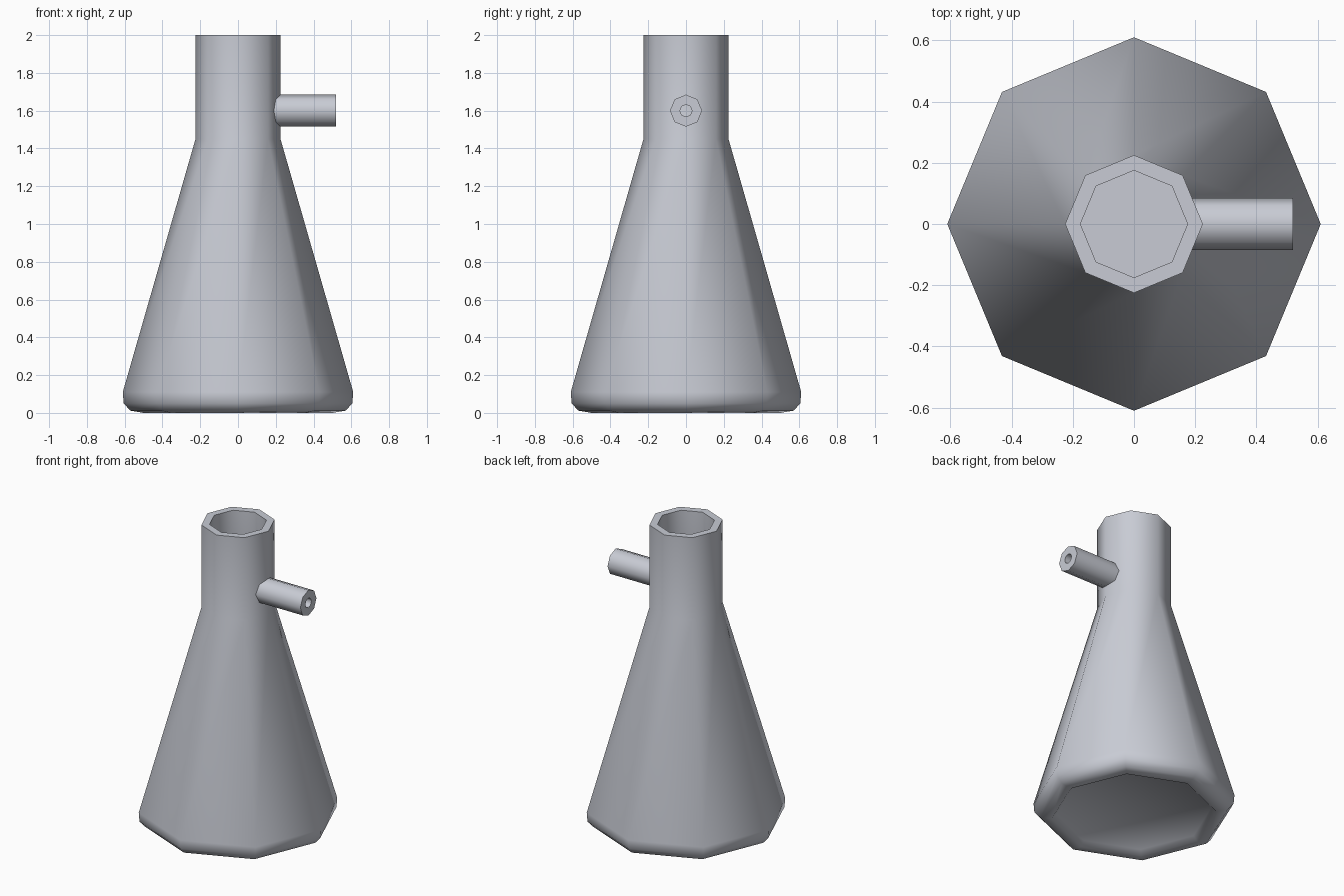
import bpy
import bmesh
import math
from mathutils import Matrix, Vector

SIDES = 8

default_cube = bpy.data.objects.get("Cube")
if default_cube:
    bpy.data.objects.remove(default_cube, do_unlink=True)

# Single pale grey material
grey = bpy.data.materials.new("pale_grey")
grey.use_nodes = True
colour = (0.58, 0.60, 0.66, 1.0)
grey.diffuse_color = colour
grey.node_tree.nodes["Principled BSDF"].inputs["Base Color"].default_value = colour


def lathe(name, profile, transform=Matrix.Identity(4)):
    """Spin a (radius, height) profile around z, then place it."""
    bm = bmesh.new()
    verts = [bm.verts.new((r, 0, z)) for r, z in profile]
    edges = [bm.edges.new(pair) for pair in zip(verts, verts[1:])]
    bmesh.ops.spin(bm, geom=verts + edges, cent=(0, 0, 0), axis=(0, 0, 1),
                   angle=math.tau, steps=SIDES, use_merge=False)
    bmesh.ops.remove_doubles(bm, verts=bm.verts, dist=0.0005)
    bmesh.ops.recalc_face_normals(bm, faces=bm.faces)
    bm.transform(transform)
    mesh = bpy.data.meshes.new(name)
    bm.to_mesh(mesh)
    bm.free()
    mesh.materials.append(grey)
    obj = bpy.data.objects.new(name, mesh)
    bpy.context.collection.objects.link(obj)
    bpy.ops.object.select_all(action='DESELECT')
    obj.select_set(True)
    bpy.context.view_layer.objects.active = obj
    bpy.ops.object.shade_smooth_by_angle(angle=math.radians(60))
    return obj


# Flask body: shallow recessed base, rounded heel, cone, neck, hollow inside
lathe("flask_body", [
    (0, 0.03), (0.47, 0.03), (0.50, 0),
    (0.57, 0.012), (0.605, 0.05), (0.61, 0.11),
    (0.225, 1.45), (0.225, 2.0),
    (0.175, 2.0), (0.175, 1.44),
    (0.55, 0.12), (0.52, 0.06), (0, 0.06),
])

# Side spout: thick tube with a narrow bore, pointing to +x
spout_place = Matrix.Translation(Vector((0.18, 0, 1.6))) @ Matrix.Rotation(math.pi / 2, 4, 'Y')
lathe("side_spout", [
    (0, 0), (0.085, 0), (0.085, 0.34),
    (0.032, 0.34), (0.032, 0.02), (0, 0.02),
], spout_place)
